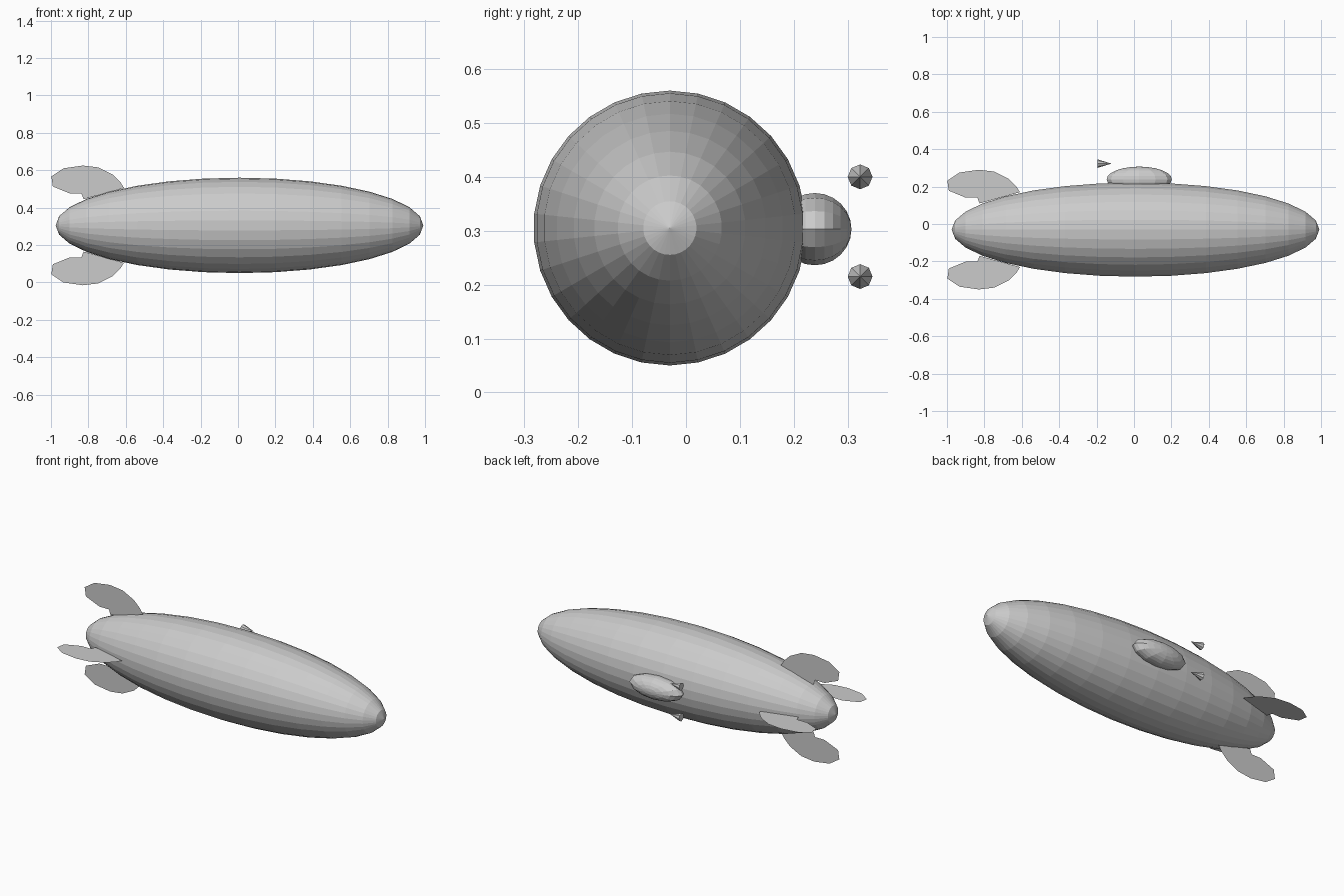
import bpy, bmesh, math
from mathutils import Matrix, Vector

if "Cube" in bpy.data.objects:
    bpy.data.objects.remove(bpy.data.objects["Cube"])

grey = bpy.data.materials.new("light_grey")
grey.diffuse_color = (0.6, 0.6, 0.6, 1)
grey.use_nodes = True
grey.node_tree.nodes["Principled BSDF"].inputs["Base Color"].default_value = grey.diffuse_color

AXIS_Y, AXIS_Z = -0.03, 0.305


def finish(bm, name):
    mesh = bpy.data.meshes.new(name)
    bm.to_mesh(mesh)
    bm.free()
    mesh.materials.append(grey)
    obj = bpy.data.objects.new(name, mesh)
    bpy.context.collection.objects.link(obj)
    return obj


def ellipsoid(name, centre, size, axis, segments, rings):
    """Ellipsoid whose poles lie along the x or y axis."""
    bm = bmesh.new()
    bmesh.ops.create_uvsphere(bm, u_segments=segments, v_segments=rings, radius=1)
    turn = Matrix.Rotation(math.pi / 2, 4, 'Y' if axis == 'x' else 'X')
    if axis == 'x':  # put a seam line on each flank
        turn = turn @ Matrix.Rotation(math.pi / 2, 4, 'Z')
    bm.transform(Matrix.Translation(centre) @ Matrix.Diagonal((*size, 1)) @ turn)
    return finish(bm, name)


# Long envelope
ellipsoid("hull", (0.008, AXIS_Y, AXIS_Z), (0.983, 0.253, 0.255), 'x', 30, 16)

# Cabin bulging from the flank
ellipsoid("gondola", (0.028, 0.239, 0.303), (0.174, 0.068, 0.067), 'y', 12, 12)

# Four thin tail fins: (x, distance from hull axis)
FIN = [(-0.61, 0.2), (-0.628, 0.23), (-0.67, 0.272), (-0.746, 0.31),
       (-0.83, 0.32), (-0.933, 0.305), (-0.998, 0.262), (-0.99, 0.208),
       (-0.90, 0.171), (-0.837, 0.171), (-0.826, 0.14)]
for i, name in enumerate(("fin_top", "fin_front", "fin_bottom", "fin_back")):
    bm = bmesh.new()
    bm.faces.new([bm.verts.new((x, 0, r)) for x, r in FIN])
    bm.transform(Matrix.Translation((0, AXIS_Y, AXIS_Z))
                 @ Matrix.Rotation(i * math.pi / 2, 4, 'X'))
    finish(bm, name)

# Two small engine cones pointing forward
for name, z in (("engine_upper", 0.4), ("engine_lower", 0.215)):
    bm = bmesh.new()
    bmesh.ops.create_cone(bm, cap_ends=True, segments=8,
                          radius1=0.023, radius2=0, depth=0.075)
    bm.transform(Matrix.Translation((-0.158, 0.323, z))
                 @ Matrix.Rotation(math.pi / 2, 4, 'Y'))
    finish(bm, name)
